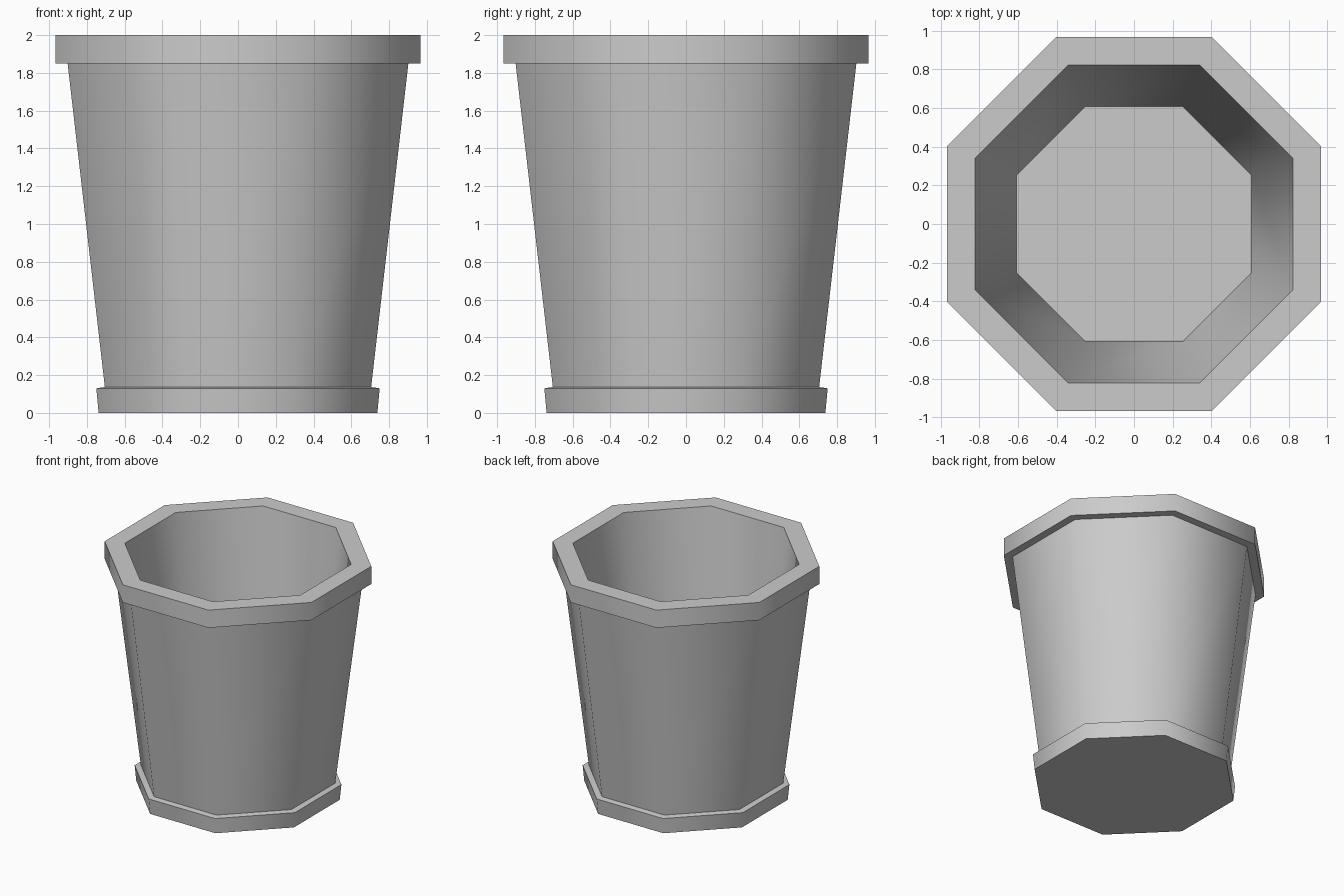
import bpy
import bmesh
import math

if "Cube" in bpy.data.objects:
    bpy.data.objects.remove(bpy.data.objects["Cube"], do_unlink=True)

SIDES = 8

grey = bpy.data.materials.new("plain grey")
grey.use_nodes = True
GREY = (0.6, 0.6, 0.6, 1.0)
grey.diffuse_color = GREY
grey.node_tree.nodes["Principled BSDF"].inputs["Base Color"].default_value = GREY


def octagon_lathe(name, profile):
    """Sweep (flat-side distance, height) points round z; zero distance closes with a cap."""
    bm = bmesh.new()
    rings = []
    for apothem, z in profile:
        if apothem == 0:
            rings.append(None)
            continue
        radius = apothem / math.cos(math.pi / SIDES)
        angles = [(i + 0.5) * 2 * math.pi / SIDES for i in range(SIDES)]
        rings.append([bm.verts.new((radius * math.cos(a), radius * math.sin(a), z))
                      for a in angles])
    for low, high in zip(rings, rings[1:]):
        if low is None:
            bm.faces.new(high[::-1])
        elif high is None:
            bm.faces.new(low)
        else:
            for i in range(SIDES):
                j = (i + 1) % SIDES
                bm.faces.new((low[i], low[j], high[j], high[i]))
    mesh = bpy.data.meshes.new(name)
    bm.to_mesh(mesh)
    bm.free()
    mesh.materials.append(grey)
    obj = bpy.data.objects.new(name, mesh)
    bpy.context.collection.objects.link(obj)
    bpy.ops.object.select_all(action="DESELECT")
    obj.select_set(True)
    bpy.context.view_layer.objects.active = obj
    bpy.ops.object.shade_smooth_by_angle(angle=math.radians(60))
    return obj


# Base tray: flat underside, flared edge and narrow ledge meeting the wall
octagon_lathe("base_tray", [(0, 0), (0.738, 0), (0.75, 0.13), (0.705, 0.137)])

# Tapered outer wall
octagon_lathe("outer_wall", [(0.705, 0.137), (0.902, 1.85)])

# Rim: underside, outer band and flat top
octagon_lathe("rim", [(0.902, 1.85), (0.967, 1.85), (0.967, 2), (0.821, 2)])

# Hollow inside: tapered lining down to the floor
octagon_lathe("inner_lining", [(0.821, 2), (0.607, 0.11), (0, 0.11)])
